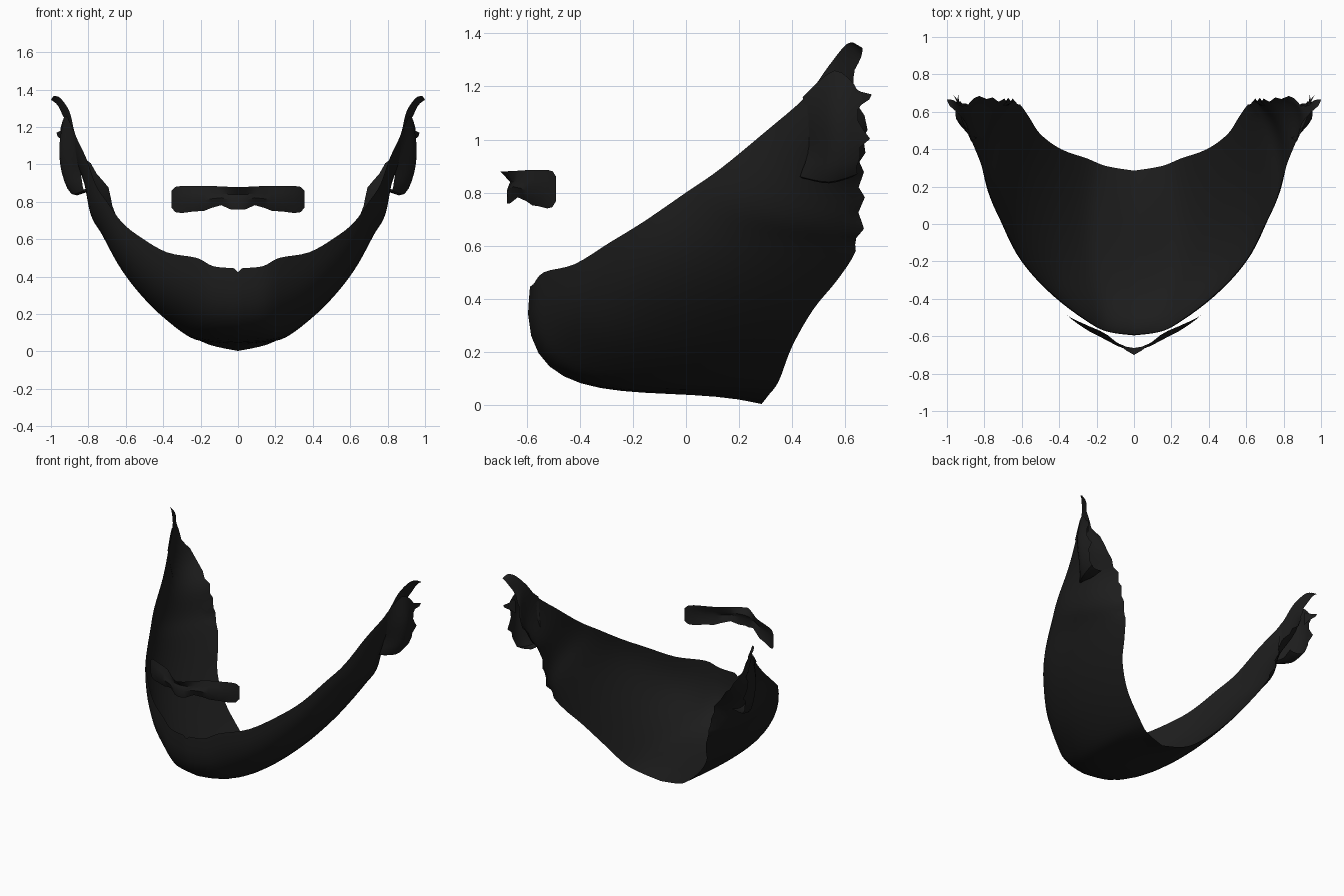
import bpy, bmesh, math, random
from mathutils import Vector

if "Cube" in bpy.data.objects:
    bpy.data.objects.remove(bpy.data.objects["Cube"])

random.seed(4)
hair = bpy.data.materials.new("charcoal_hair")
hair.diffuse_color = (0.012, 0.012, 0.012, 1)
hair.use_nodes = True
hair.node_tree.nodes["Principled BSDF"].inputs["Base Color"].default_value = hair.diffuse_color


def spline(points, t):
    """Smooth curve through all points, t counted in points."""
    p = [Vector(q) for q in points]
    i = min(int(t), len(p) - 2)
    f = t - i
    a, b, c, d = p[max(i - 1, 0)], p[i], p[i + 1], p[min(i + 2, len(p) - 1)]
    return b + 0.5 * f * (c - a + f * (2 * a - 5 * b + 4 * c - d + f * (3 * (b - c) + d - a)))


def bezier(a, b, c, d, t):
    s = 1 - t
    return a * s**3 + b * 3 * s * s * t + c * 3 * s * t * t + d * t**3


def sheet(name, grid, flip):
    """Mirrored open surface from a grid of points."""
    bm = bmesh.new()
    rows = [[bm.verts.new(p) for p in row] for row in grid]
    for r, s in zip(rows, rows[1:]):
        for k in range(len(r) - 1):
            quad = [r[k], r[k + 1], s[k + 1], s[k]]
            bm.faces.new(quad[::-1] if flip else quad)
    mesh = bpy.data.meshes.new(name)
    bm.to_mesh(mesh)
    bm.free()
    mesh.materials.append(hair)
    ob = bpy.data.objects.new(name, mesh)
    bpy.context.collection.objects.link(ob)
    mod = ob.modifiers.new("mirror", 'MIRROR')
    mod.merge_threshold = 0.002
    bpy.ops.object.select_all(action='DESELECT')
    ob.select_set(True)
    bpy.context.view_layer.objects.active = ob
    bpy.ops.object.shade_smooth_by_angle(angle=math.radians(40))
    return ob


# Beard: cheek edge, two shaping curves and neck edge, from chin to ear
cheek = [(0, -.59, .445), (.13, -.575, .455), (.22, -.535, .5), (.38, -.42, .53), (.52, -.29, .61),
         (.62, -.16, .69), (.7, 0, .8), (.76, .13, .89), (.81, .3, 1.03), (.87, .45, 1.16),
         (.90, .54, 1.28), (.95, .6, 1.355), (.985, .63, 1.365)]
front = [(0, -.66, -.08), (.15, -.63, -.06), (.27, -.57, .02), (.435, -.45, .15), (.57, -.31, .29),
         (.675, -.16, .46), (.76, .04, .62), (.82, .2, .72), (.85, .38, .88), (.89, .5, 1.05),
         (.91, .56, 1.26), (.96, .62, 1.35), (.99, .64, 1.36)]
under = [(0, -.1, .1), (.16, -.08, .09), (.27, -.05, .07), (.43, 0, .18), (.557, .1, .307),
         (.661, .2, .435), (.75, .4, .6), (.8, .5, .68), (.82, .55, .84), (.88, .6, 1.0),
         (.91, .59, 1.24), (.96, .64, 1.33), (.995, .65, 1.355)]
neck = [(0, .285, .003), (.15, .31, .035), (.25, .35, .09), (.39, .4, .22), (.5, .48, .36),
        (.56, .57, .47), (.61, .64, .58), (.65, .66, .69), (.69, .66, .87), (.82, .68, 1.04),
        (.91, .62, 1.2), (.96, .66, 1.31), (1.0, .665, 1.345)]
steps, across = 48, 14
grid = []
for i in range(steps + 1):
    u = 12 * i / steps
    ends = [spline(c, u) for c in (cheek, front, under, neck)]
    row = [bezier(*ends, k / across) for k in range(across + 1)]
    if 6 < u < 10.5:                      # ragged hair ends below the ear
        row[-1] += Vector((random.uniform(-.01, .01), random.uniform(-.015, .02), random.uniform(-.01, .01)))
    elif i == 0:                          # small notch under the lip
        row[0].z -= .02
    grid.append(row)
sheet("beard", grid, True)

# Sideburn tufts: flared outer flap at each ear, tucked in below
fore = [(.87, .44, 1.16), (.855, .45, 1.05), (.84, .46, .95), (.825, .43, .86), (.81, .46, .865)]
crest = [(.92, .56, 1.26), (.95, .56, 1.1), (.935, .56, .95), (.885, .54, .84), (.815, .54, .85)]
aft = [(.95, .65, 1.19), (.945, .66, 1.07), (.935, .67, .97), (.9, .65, .87), (.8, .63, .87)]
grid = []
for i in range(13):
    a, b, c = (spline(e, 4 * i / 12) for e in (fore, crest, aft))
    row = [spline((a, b, c), 2 * k / 8) for k in range(9)]
    row[-1].y += .025 if i in (1, 5) else random.uniform(-.02, .005)
    grid.append(row)
sheet("sideburn_tuft", grid, True)

# Stray pointed locks behind each ear
lock = [[(.93, .62, 1.2), (.92, .63, 1.1)], [(.95, .66, 1.18), (.94, .66, 1.13)],
        [(.97, .70, 1.17), (.965, .69, 1.15)]]
sheet("ear_lock", lock, False)

# Moustache: x, depth, top height, bottom height of each station
stations = [(0, -.675, .88, .758), (.04, -.665, .88, .76), (.09, -.64, .882, .782), (.14, -.61, .885, .768),
            (.18, -.588, .885, .752), (.24, -.56, .885, .748), (.3, -.527, .885, .74),
            (.335, -.505, .88, .745), (.355, -.49, .86, .768)]
grid = []
for x, y, top, low in stations:
    lip = max(0, 1 - x / .14)             # overhanging lip under the nose
    bow = .016 * math.sin(math.pi * min(1, x / .355))
    row = [(x, y - .025 * lip + bow, top), (x, y + .012 * lip, top - .04),
           (x, y - bow, (top + low) / 2 - .01), (x, y + bow * .5, low)]
    grid.append(row)
sheet("moustache", grid, True)
